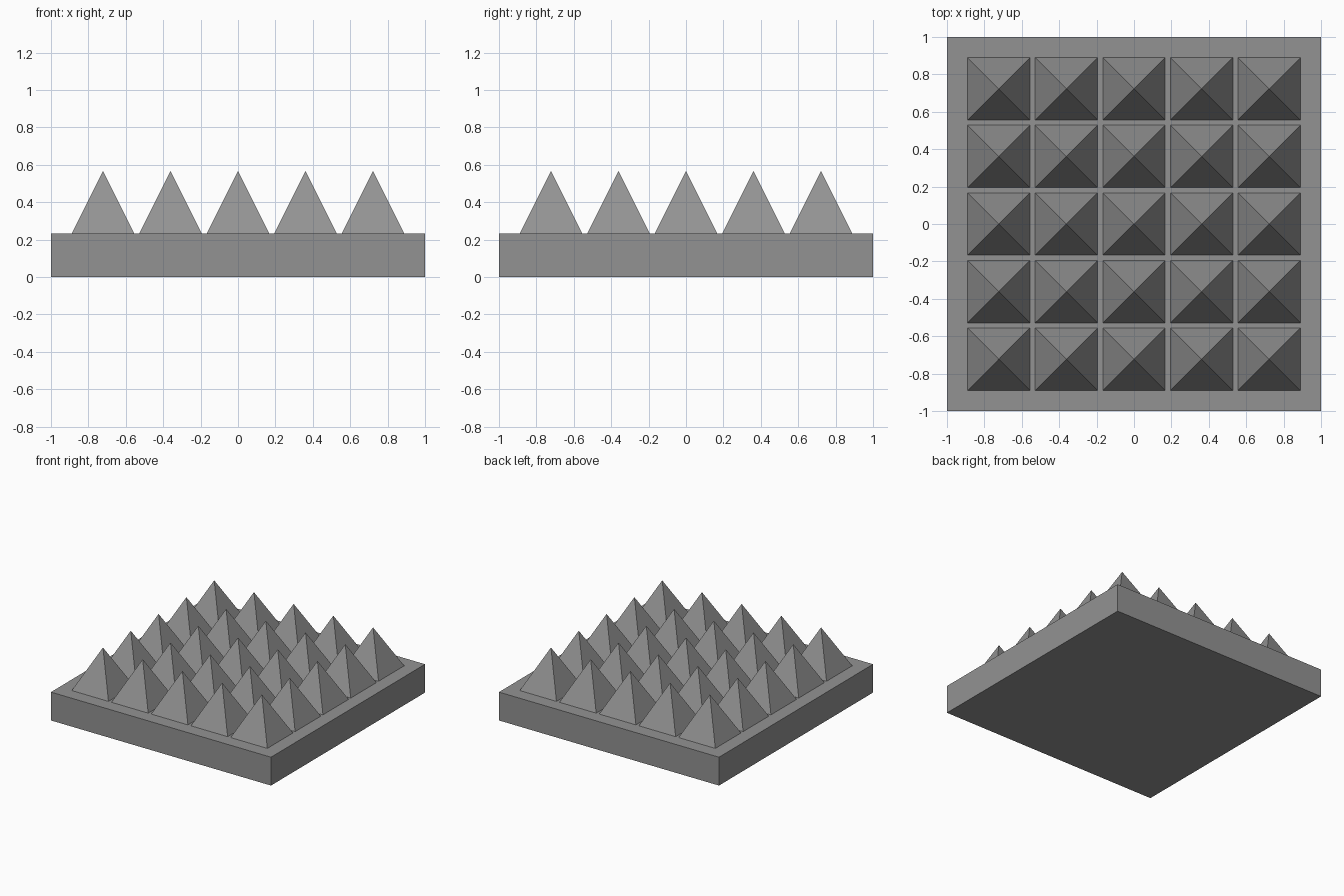
import bpy, bmesh, math
from mathutils import Matrix

if "Cube" in bpy.data.objects:
    bpy.data.objects.remove(bpy.data.objects["Cube"])

PLATE_TOP = 0.233
SPIKE_BASE = 0.334
SPIKE_HEIGHT = 0.334
PITCH = 0.361
COUNT = 5

dark_grey = bpy.data.materials.new("dark_grey")
dark_grey.diffuse_color = (0.29, 0.29, 0.29, 1)
dark_grey.use_nodes = True
dark_grey.node_tree.nodes["Principled BSDF"].inputs["Base Color"].default_value = dark_grey.diffuse_color


def make_object(name, bm):
    mesh = bpy.data.meshes.new(name)
    bm.to_mesh(mesh)
    bm.free()
    mesh.materials.append(dark_grey)
    obj = bpy.data.objects.new(name, mesh)
    bpy.context.collection.objects.link(obj)
    return obj


# Square base plate
bm = bmesh.new()
bmesh.ops.create_cube(bm, size=1, matrix=Matrix.Translation((0, 0, PLATE_TOP / 2))
                      @ Matrix.Diagonal((2, 2, PLATE_TOP, 1)))
make_object("base_plate", bm)

# Grid of four-sided pyramids standing on the plate
bm = bmesh.new()
turn = Matrix.Rotation(math.pi / 4, 4, 'Z')
for i in range(COUNT):
    for j in range(COUNT):
        x, y = ((k - (COUNT - 1) / 2) * PITCH for k in (i, j))
        place = Matrix.Translation((x, y, PLATE_TOP + SPIKE_HEIGHT / 2))
        bmesh.ops.create_cone(bm, cap_ends=True, segments=4,
                              radius1=SPIKE_BASE / math.sqrt(2), radius2=0,
                              depth=SPIKE_HEIGHT, matrix=place @ turn)
bmesh.ops.remove_doubles(bm, verts=bm.verts, dist=0.0001)
make_object("pyramid_spikes", bm)
